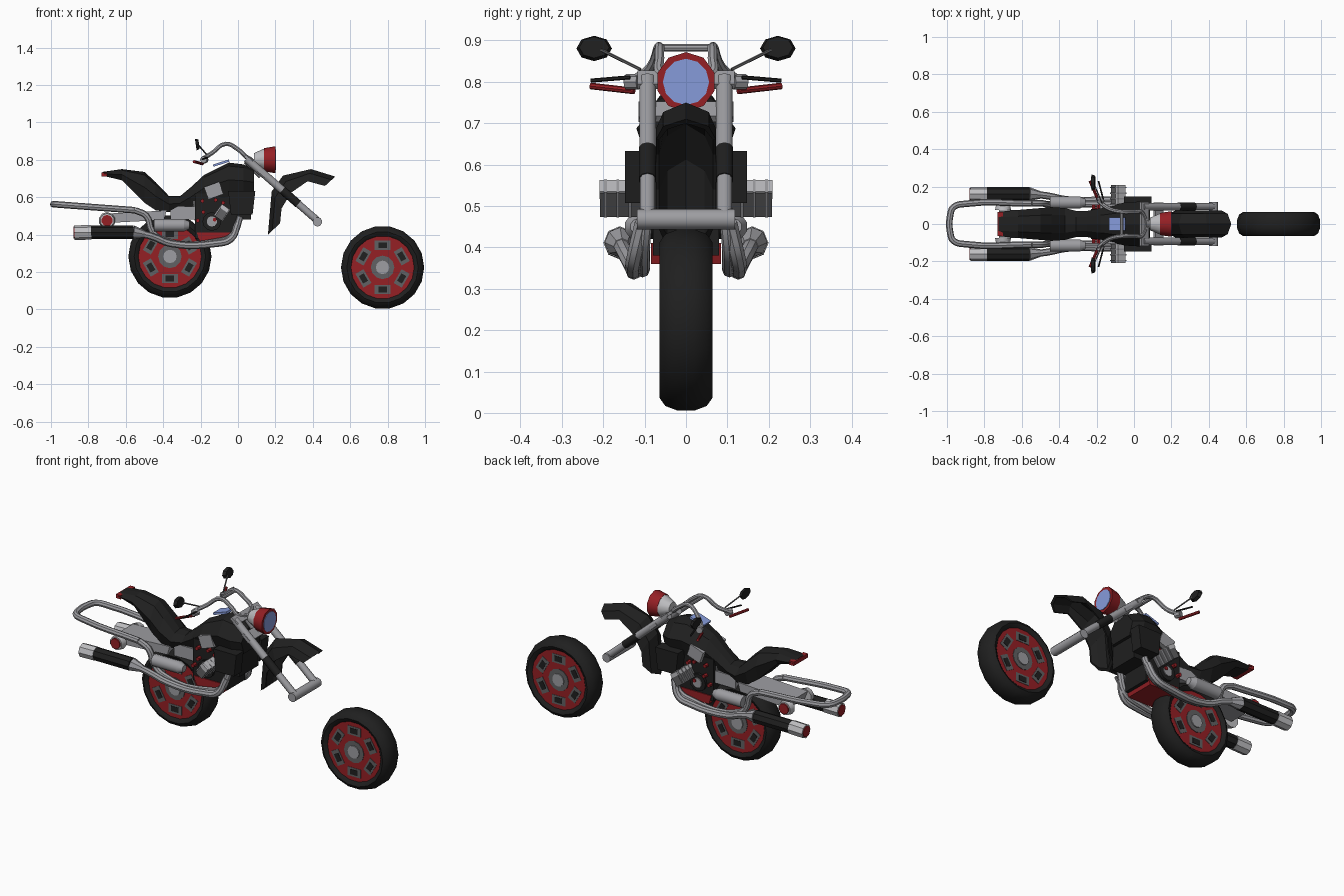
import bpy, bmesh, math
from mathutils import Vector, Matrix

if "Cube" in bpy.data.objects:
    bpy.data.objects.remove(bpy.data.objects["Cube"])

def mat(name, c):
    m = bpy.data.materials.new(name)
    m.diffuse_color = (*c, 1)
    m.use_nodes = True
    m.node_tree.nodes["Principled BSDF"].inputs["Base Color"].default_value = m.diffuse_color
    return m

BLACK = mat("black", (.014, .014, .014))
RED = mat("red", (.30, .014, .018))
STEEL = mat("steel grey", (.34, .34, .36))
SILVER = mat("light silver", (.52, .52, .54))
DARK = mat("dark grey", (.12, .12, .125))
BLUE = mat("lens blue", (.24, .33, .70))

def add(name, bm, m, smooth=False):
    bmesh.ops.recalc_face_normals(bm, faces=bm.faces)
    me = bpy.data.meshes.new(name)
    bm.to_mesh(me)
    bm.free()
    ob = bpy.data.objects.new(name, me)
    me.materials.append(m)
    bpy.context.collection.objects.link(ob)
    if smooth:
        bpy.ops.object.select_all(action='DESELECT')
        ob.select_set(True)
        bpy.context.view_layer.objects.active = ob
        bpy.ops.object.shade_smooth_by_angle(angle=math.radians(40))
    return ob

def loft(name, rings, m, caps=True, wrap=False, smooth=False):
    bm = bmesh.new()
    vs = [[bm.verts.new(p) for p in r] for r in rings]
    n = len(vs[0])
    pairs = list(zip(vs, vs[1:])) + ([(vs[-1], vs[0])] if wrap else [])
    for a, b in pairs:
        for i in range(n):
            j = (i + 1) % n
            bm.faces.new((a[i], a[j], b[j], b[i]))
    if caps and not wrap:
        bm.faces.new(vs[0])
        bm.faces.new(vs[-1])
    return add(name, bm, m, smooth)

def box(name, loc, size, m, ry=0, taper=1):
    bm = bmesh.new()
    bmesh.ops.create_cube(bm, size=1)
    for v in bm.verts:
        k = taper if v.co.z < 0 else 1
        v.co = Vector((v.co.x * size[0] * k, v.co.y * size[1], v.co.z * size[2]))
    bm.transform(Matrix.Translation(loc) @ Matrix.Rotation(math.radians(ry), 4, 'Y'))
    return add(name, bm, m)

def cyl(name, p, q, r, m, segs=10, r2=None):
    p, q = Vector(p), Vector(q)
    bm = bmesh.new()
    bmesh.ops.create_cone(bm, cap_ends=True, segments=segs, radius1=r,
                          radius2=r if r2 is None else r2, depth=(q - p).length)
    rot = (q - p).to_track_quat('Z', 'Y').to_matrix().to_4x4()
    bm.transform(Matrix.Translation((p + q) / 2) @ rot)
    return add(name, bm, m, True)

def tube(name, pts, r, m):
    cu = bpy.data.curves.new(name, 'CURVE')
    cu.dimensions = '3D'
    cu.bevel_depth, cu.bevel_resolution, cu.resolution_u = r, 2, 4
    cu.use_fill_caps = True
    sp = cu.splines.new('BEZIER')
    sp.bezier_points.add(len(pts) - 1)
    for b, p in zip(sp.bezier_points, pts):
        b.co = p
        b.handle_left_type = b.handle_right_type = 'AUTO'
    tmp = bpy.data.objects.new(name + "_path", cu)
    bpy.context.collection.objects.link(tmp)
    bpy.context.view_layer.update()
    me = bpy.data.meshes.new_from_object(tmp.evaluated_get(bpy.context.evaluated_depsgraph_get()))
    bpy.data.objects.remove(tmp)
    bm = bmesh.new()
    bm.from_mesh(me)
    bpy.data.meshes.remove(me)
    bmesh.ops.remove_doubles(bm, verts=bm.verts, dist=1e-5)
    return add(name, bm, m, True)

# Wheels: tyre, red disc, hub and six slots on each side
tyre = [(.168, -.05), (.18, -.06), (.19, -.064), (.21, -.05), (.2215, -.02), (.2215, .02),
        (.21, .05), (.19, .064), (.18, .06), (.168, .05)]
for tag, cx, cz in (("front", .773, .2245), ("rear", -.364, .283)):
    N = 18
    rings = [[(cx + (r + .001) * math.cos(a), y, cz + (r + .001) * math.sin(a)) for r, y in tyre]
             for a in (2 * math.pi * k / N for k in range(N))]
    loft(tag + "_tyre", rings, BLACK, wrap=True, smooth=True)
    cyl(tag + "_disc", (cx, -.05, cz), (cx, .05, cz), .177, RED, 18)
    cyl(tag + "_hub_ring", (cx, -.053, cz), (cx, .053, cz), .063, DARK, 12)
    cyl(tag + "_hub", (cx, -.058, cz), (cx, .058, cz), .036, STEEL, 12)
    for k in range(6):
        a = math.radians(90 + 60 * k)
        for r, w, h, d, m, nm in ((.118, .085, .05, .104, DARK, "slot"), (.118, .046, .03, .108, BLACK, "slot_hole")):
            box(tag + "_" + nm, (cx + r * math.cos(a), 0, cz + r * math.sin(a)), (w, d, h), m, 90 - math.degrees(a))

# Seat, tail and tank in one body: x, bottom, top, half width
body = [(-.725, .715, .735, .065), (-.62, .69, .75, .075), (-.50, .57, .735, .085),
        (-.44, .53, .68, .09), (-.37, .52, .607, .085), (-.31, .53, .605, .07), (-.25, .55, .655, .07),
        (-.18, .58, .72, .085), (-.05, .60, .785, .115), (.03, .60, .775, .12), (.085, .61, .75, .09)]
rings = []
for x, b, t, w in body:
    h = t - b
    half = [(.55 * w, t - .1 * h), (w, b + .5 * h), (.75 * w, b)]
    rings.append([(x, 0, t)] + [(x, y, z) for y, z in half] + [(x, -y, z) for y, z in half[::-1]])
loft("seat_and_tank", rings, BLACK)
box("tail_lamp", (-.715, 0, .722), (.03, .13, .022), RED)
box("tank_gauge", (-.09, 0, .782), (.09, .07, .012), BLUE, -18)

# Front fender: peaked shell following outer and inner edge lines
outer = [(.52, .71), (.39, .75), (.24, .715), (.18, .63), (.16, .40)]
inner = [(.465, .66), (.372, .685), (.285, .625), (.233, .54), (.225, .46)]
rings = []
for (ox, oz), (ix, iz) in zip(outer, inner):
    def at(t, y):
        return (ox + (ix - ox) * t, y, oz + (iz - oz) * t)
    rings.append([at(0, 0), at(.35, .055), at(1, .073), at(1, .065), at(.5, .045), at(.2, 0),
                  at(.5, -.045), at(1, -.065), at(1, -.073), at(.35, -.055)])
loft("front_fender", rings, BLACK)

# Fork, clamps and cross axle
def fork(t, y):
    return (.045 + .385 * t, y, .805 - .335 * t)
for s in (1, -1):
    cyl("fork_upper", fork(0, s * .093), fork(.5, s * .093), .021, STEEL)
    cyl("fork_sleeve", fork(.5, s * .093), fork(.72, s * .093), .022, BLACK)
    cyl("fork_lower", fork(.72, s * .093), fork(1, s * .093), .0195, STEEL)
cyl("fork_cross_axle", (.425, -.118, .468), (.425, .118, .468), .025, STEEL)
box("upper_clamp", (.055, 0, .805), (.05, .235, .016), STEEL, 40)
box("lower_clamp", (.13, 0, .728), (.055, .23, .018), STEEL, 40)
cyl("steering_stem", (.05, 0, .80), (.13, 0, .72), .025, STEEL)

# Headlight
cyl("headlight_shell", (.085, 0, .80), (.145, 0, .80), .035, SILVER, 10, .062)
cyl("headlight_rim", (.14, 0, .80), (.20, 0, .80), .062, RED, 10, .072)
cyl("headlight_lens", (.195, 0, .80), (.203, 0, .80), .056, BLUE, 12)

# Handlebar loop
side = [(-.19, .125, .805), (-.14, .085, .835), (-.065, .065, .885), (0, .064, .855), (.045, .058, .815)]
tube("handlebar", side + [(x, -y, z) for x, y, z in side[::-1]], .012, STEEL)
cyl("handlebar_brace", (-.065, -.066, .882), (-.065, .066, .882), .009, STEEL, 8)

# Long side parts: rack and lower frame, exhaust
rack = [(-.55, .11, .53), (-.49, .11, .50), (-.46, .105, .42), (-.41, .105, .375), (-.10, .105, .365),
        (-.03, .105, .395), (.012, .095, .495)]
loop = [(-.90, .108, .556), (-.965, .09, .561), (-.983, .045, .562)]
tube("rear_rack", [(-.55, .11, .53)] + loop + [(x, -y, z) for x, y, z in loop[::-1]] + [(-.55, -.11, .53)],
     .0175, STEEL)

for s in (1, -1):
    def m(x, y, z):
        return (x, s * y, z)
    tube("lower_frame", [m(*p) for p in rack], .0175, STEEL)
    tube("exhaust_pipe", [m(-.54, .16, .41), m(-.46, .15, .39), m(-.36, .13, .352), m(-.12, .128, .352),
                          m(-.04, .125, .375), m(.0, .105, .46)], .019, STEEL)
    cyl("muffler_tip", m(-.875, .16, .41), m(-.785, .16, .412), .039, SILVER, 8)
    cyl("muffler_end", m(-.879, .16, .41), m(-.87, .16, .41), .032, RED, 8)
    cyl("muffler_body", m(-.785, .16, .412), m(-.56, .16, .412), .037, BLACK, 8)
    cyl("muffler_neck", m(-.56, .16, .412), m(-.50, .155, .402), .037, STEEL, 8, .02)
    # Rear side lamps and air canister
    cyl("side_lamp_shell", m(-.70, .075, .475), m(-.70, .108, .475), .045, SILVER, 10, .038)
    cyl("side_lamp", m(-.70, .105, .475), m(-.70, .116, .475), .03, RED, 10)
    cyl("canister", m(-.45, .115, .45), m(-.29, .115, .45), .034, STEEL)
    cyl("canister_front", m(-.29, .115, .45), m(-.26, .115, .45), .034, STEEL, 10, .02)
    # Shroud, cylinder head and engine details
    box("side_shroud", m(.02, .115, .57), (.145, .066, .125), BLACK, 0, .8)
    box("cylinder_head", m(-.085, .145, .515), (.045, .125, .07), DARK, 35)
    box("head_cap", m(-.072, .145, .54), (.048, .127, .022), SILVER, 35)
    for k in range(4):
        box("head_fin", m(-.085, .105 + .03 * k, .518), (.056, .007, .074), STEEL, 35)
    cyl("engine_cover", m(-.14, .07, .47), m(-.14, .095, .47), .05, BLACK, 12)
    cyl("engine_cap", m(-.14, .09, .47), m(-.14, .1, .47), .028, STEEL, 10)
    for bx, bz in ((-.19, .58), (-.12, .585), (-.08, .57), (-.185, .52), (-.215, .475), (-.125, .48)):
        cyl("engine_bolt", m(bx, .08, bz), m(bx, .105, bz), .011, RED, 6)
    box("intake_panel", m(-.13, .092, .635), (.085, .025, .07), STEEL, -20)
    # Grip, lever and mirror
    cyl("grip", m(-.19, .125, .778), m(-.235, .23, .79), .008, RED, 8)
    cyl("lever", m(-.165, .135, .811), m(-.19, .23, .803), .005, BLACK, 6)
    cyl("bar_clamp", m(-.175, .115, .80), m(-.185, .145, .80), .019, STEEL, 8)
    cyl("mirror_stem", m(-.17, .11, .83), m(-.21, .205, .877), .004, DARK, 6)
    bm = bmesh.new()
    bmesh.ops.create_cone(bm, cap_ends=True, segments=8, radius1=.043, radius2=.036, depth=.018)
    bm.transform(Matrix.Translation(m(-.217, .222, .882)) @ Matrix.Rotation(math.radians(82), 4, 'Y')
                 @ Matrix.Diagonal((.72, 1, 1, 1)))
    add("mirror", bm, BLACK)

# Engine blocks and rear under-tray
box("engine_block", (-.12, 0, .50), (.22, .16, .24), BLACK)
box("crankcase", (-.12, 0, .385), (.20, .17, .05), RED, 0, .85)
cyl("rear_cylinder", (-.17, 0, .50), (-.23, 0, .60), .065, DARK)
box("frame_block", (-.28, 0, .515), (.16, .13, .07), STEEL)
box("rear_tray", (-.55, 0, .495), (.34, .15, .05), STEEL, -3, .9)
box("front_radiator", (.02, 0, .55), (.10, .17, .14), BLACK)
